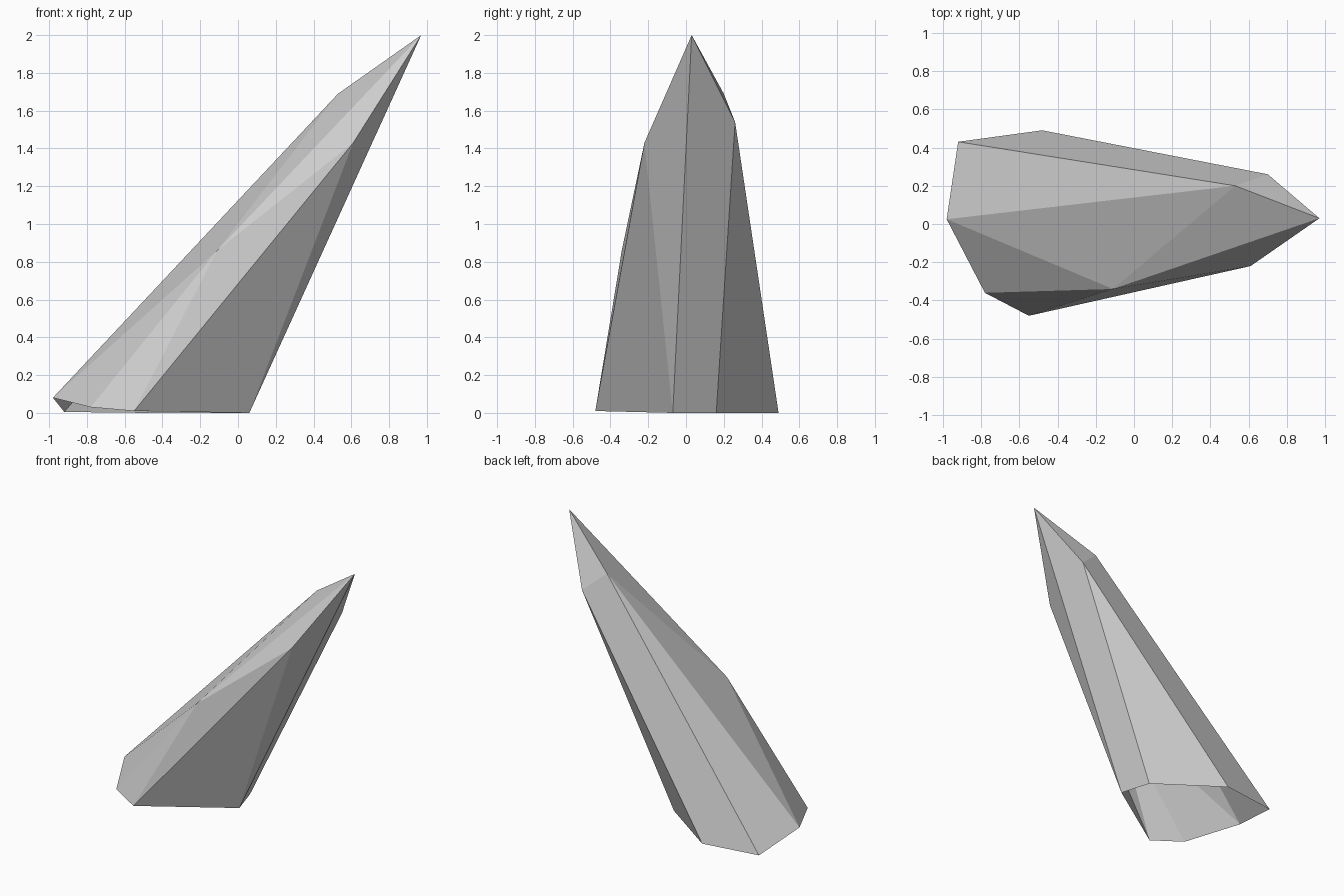
import bpy
import bmesh

default_cube = bpy.data.objects.get("Cube")
if default_cube:
    bpy.data.objects.remove(default_cube, do_unlink=True)


def make_material(name, color):
    material = bpy.data.materials.new(name)
    material.use_nodes = True
    material.diffuse_color = color
    material.node_tree.nodes["Principled BSDF"].inputs["Base Color"].default_value = color
    return material


# Corners of the open base, of the broken shoulder, and the tip
corners = {
    "base_west": (-0.98, 0.025, 0.08),
    "base_back_west": (-0.92, 0.43, 0.005),
    "base_back": (-0.48, 0.49, 0.0),
    "base_east": (-0.01, 0.16, 0.0),
    "base_front_east": (0.06, -0.07, 0.0),
    "base_front": (-0.55, -0.48, 0.01),
    "base_front_west": (-0.78, -0.36, 0.03),
    "ridge": (0.53, 0.20, 1.69),
    "back_shoulder": (0.70, 0.26, 1.54),
    "front_shoulder": (0.61, -0.22, 1.43),
    "chip": (-0.11, -0.34, 0.86),
    "tip": (0.97, 0.03, 2.0),
}

# Facets, each joining named corners; the underside stays open
facets = [
    # Leaning upper side
    "ridge base_back_west base_west",
    "ridge base_west chip",
    "ridge chip tip",
    # Front side
    "chip base_west base_front_west",
    "chip base_front_west base_front",
    "chip base_front front_shoulder",
    "chip front_shoulder tip",
    "front_shoulder base_front base_front_east",
    "front_shoulder base_front_east tip",
    # Overhanging side
    "tip base_front_east base_east back_shoulder",
    # Back side
    "back_shoulder base_east base_back",
    "back_shoulder base_back base_back_west ridge",
    "tip back_shoulder ridge",
]

bm = bmesh.new()
verts = {name: bm.verts.new(position) for name, position in corners.items()}
for facet in facets:
    bm.faces.new([verts[name] for name in facet.split()])
bmesh.ops.recalc_face_normals(bm, faces=bm.faces)

# Normals point outward when the leaning upper side faces up
bm.faces.ensure_lookup_table()
bm.normal_update()
if bm.faces[0].normal.z < 0:
    bmesh.ops.reverse_faces(bm, faces=bm.faces)

mesh = bpy.data.meshes.new("crystal_shard")
bm.to_mesh(mesh)
bm.free()
mesh.materials.append(make_material("stone grey", (0.62, 0.62, 0.62, 1)))
shard = bpy.data.objects.new("crystal_shard", mesh)
bpy.context.collection.objects.link(shard)
